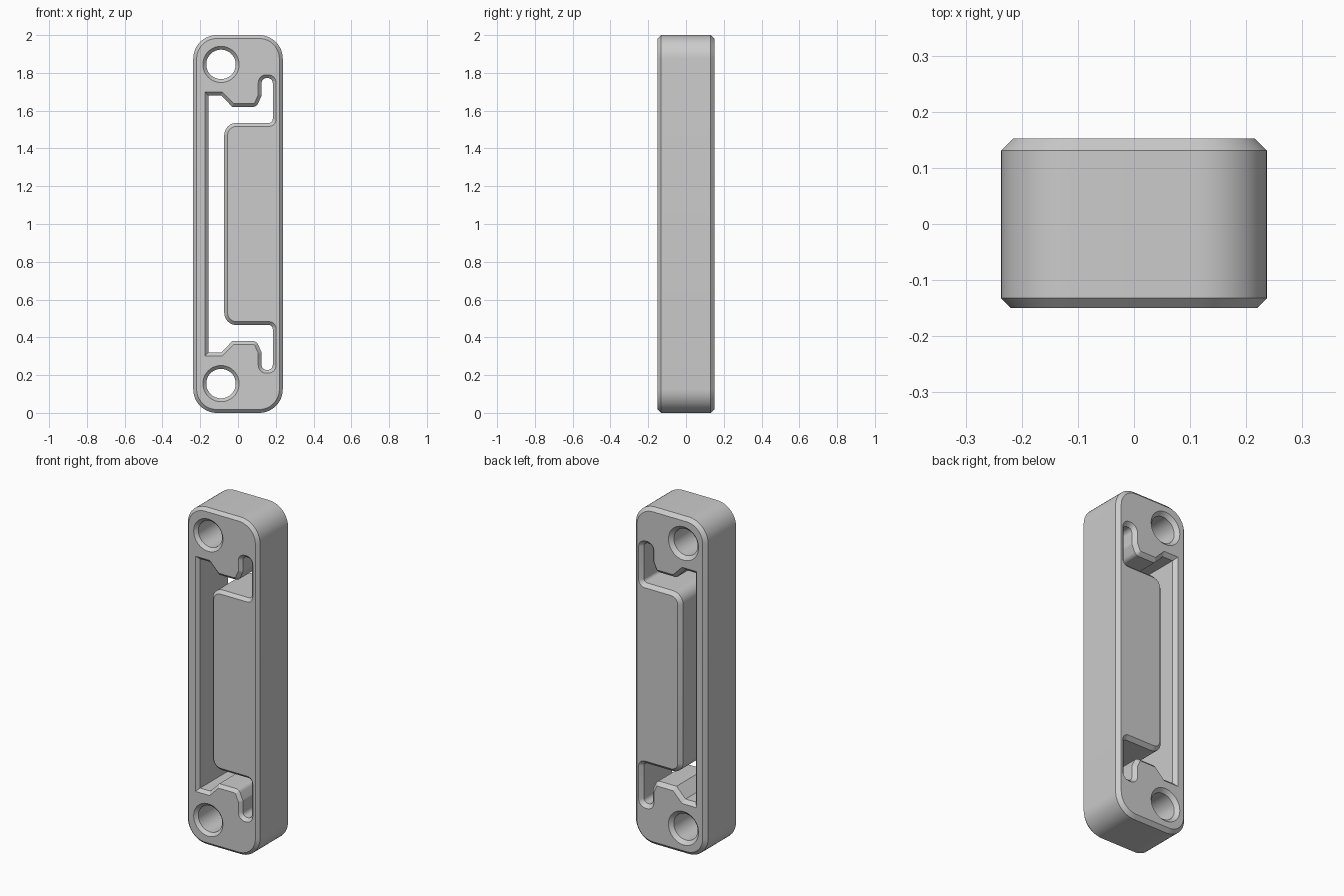
import bpy, bmesh, math
from mathutils import Vector

if "Cube" in bpy.data.objects:
    bpy.data.objects.remove(bpy.data.objects["Cube"], do_unlink=True)

HEIGHT = 2.0
FRONT, BACK = -0.15, 0.152
CHAMFER_FRONT, CHAMFER_BACK = 0.018, 0.021


def rounded(corners, steps=8):
    """Closed profile from (x, z, radius) corners, with arcs at the corners."""
    pts = []
    n = len(corners)
    for i, (x, z, r) in enumerate(corners):
        p = Vector((x, z))
        if r == 0:
            pts.append(p)
            continue
        a = (Vector(corners[i - 1][:2]) - p).normalized()
        b = (Vector(corners[(i + 1) % n][:2]) - p).normalized()
        half = a.angle(b) / 2
        centre = p + (a + b).normalized() * (r / math.sin(half))
        start = p + a * (r / math.tan(half)) - centre
        end = p + b * (r / math.tan(half)) - centre
        sweep = start.angle_signed(end)
        for k in range(steps + 1):
            t = -sweep * k / steps
            c, s = math.cos(t), math.sin(t)
            pts.append(centre + Vector((start.x * c - start.y * s,
                                        start.x * s + start.y * c)))
    return pts


def circle(x, z, r, sides=48):
    return [Vector((x + r * math.cos(math.tau * k / sides),
                    z + r * math.sin(math.tau * k / sides))) for k in range(sides)]


def signed_area(pts):
    return sum(p.x * q.y - q.x * p.y for p, q in zip(pts, pts[1:] + pts[:1])) / 2


def offset(pts, d):
    """Mitred offset, outward for positive d."""
    side = 1 if signed_area(pts) > 0 else -1
    out = []
    for i, p in enumerate(pts):
        e1 = (p - pts[i - 1]).normalized()
        e2 = (pts[(i + 1) % len(pts)] - p).normalized()
        n1, n2 = Vector((e1.y, -e1.x)) * side, Vector((e2.y, -e2.x)) * side
        out.append(p + (n1 + n2) * (d / (1 + n1.dot(n2))))
    return out


# Outer outline, mirrored corners
outline = rounded([(sx * 0.237, z, 0.125) for sx, z in
                   ((-1, 0), (1, 0), (1, HEIGHT), (-1, HEIGHT))], 12)

# Upper half of the latch opening, mirrored to the lower half
upper = [(-0.156, 1.68, 0), (-0.089, 1.68, 0), (-0.03, 1.62, 0),
         (0.098, 1.62, 0.03), (0.125, 1.68, 0.03), (0.125, 1.772, 0.025),
         (0.184, 1.772, 0.025), (0.184, 1.535, 0.02), (-0.073, 1.535, 0.065)]
opening = rounded(upper + [(x, HEIGHT - z, r) for x, z, r in reversed(upper)])

# Screw holes at both ends
holes = [circle(-0.09, z, 0.078) for z in (0.155, HEIGHT - 0.155)]

# Chamfered walls for each profile, then flat caps front and back
bm = bmesh.new()
cap_edges = {FRONT: [], BACK: []}
for profile, grow in [(outline, -1), (opening, 1)] + [(h, 1) for h in holes]:
    layers = [(FRONT, CHAMFER_FRONT), (FRONT + CHAMFER_FRONT, 0),
              (BACK - CHAMFER_BACK, 0), (BACK, CHAMFER_BACK)]
    rings = [[bm.verts.new((p.x, y, p.y)) for p in offset(profile, grow * d)]
             for y, d in layers]
    n = len(profile)
    for r1, r2 in zip(rings, rings[1:]):
        for i in range(n):
            j = (i + 1) % n
            bm.faces.new((r1[i], r1[j], r2[j], r2[i]))
    for y, ring in ((FRONT, rings[0]), (BACK, rings[-1])):
        cap_edges[y] += [bm.edges.get((ring[i - 1], ring[i])) for i in range(n)]
for y, edges in cap_edges.items():
    bmesh.ops.triangle_fill(bm, edges=edges, use_beauty=True, normal=(0, 1, 0))
bmesh.ops.recalc_face_normals(bm, faces=bm.faces)

mesh = bpy.data.meshes.new("strike_plate_body")
bm.to_mesh(mesh)
bm.free()
body = bpy.data.objects.new("strike_plate_body", mesh)
bpy.context.collection.objects.link(body)

# Plain grey material
grey = bpy.data.materials.new("plain grey")
grey.use_nodes = True
colour = (0.6, 0.6, 0.6, 1)
grey.diffuse_color = colour
grey.node_tree.nodes["Principled BSDF"].inputs["Base Color"].default_value = colour
mesh.materials.append(grey)

bpy.ops.object.select_all(action="DESELECT")
body.select_set(True)
bpy.context.view_layer.objects.active = body
bpy.ops.object.shade_smooth_by_angle(angle=math.radians(25))
